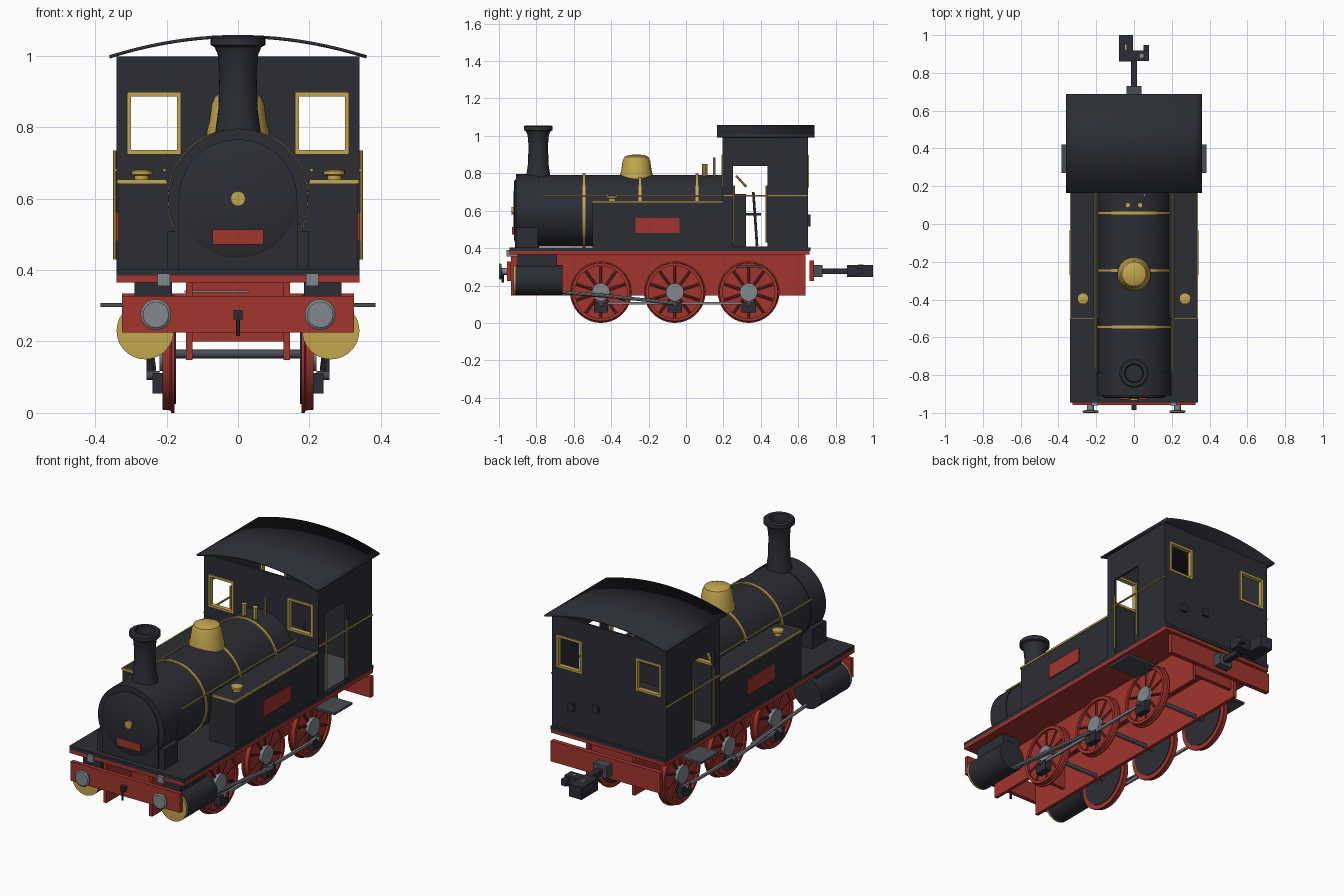
import bpy, bmesh
from math import pi, sin, cos, radians
from mathutils import Vector, Matrix

start_cube = bpy.data.objects.get("Cube")
if start_cube:
    bpy.data.objects.remove(start_cube, do_unlink=True)


def material(name, r, g, b):
    m = bpy.data.materials.new(name)
    m.use_nodes = True
    m.diffuse_color = (r, g, b, 1)
    m.node_tree.nodes["Principled BSDF"].inputs["Base Color"].default_value = (r, g, b, 1)
    return m


black = material("black paint", .025, .027, .036)
red = material("red paint", .36, .035, .026)
dark_red = material("dark red", .17, .02, .016)
gold = material("brass", .54, .38, .075)
steel = material("steel", .22, .25, .27)
iron = material("dark iron", .065, .072, .085)
SIDES = (("right", -1), ("left", 1))


def finish(name, bm, mat, smooth=True):
    bmesh.ops.remove_doubles(bm, verts=bm.verts, dist=1e-5)
    bmesh.ops.recalc_face_normals(bm, faces=bm.faces)
    mesh = bpy.data.meshes.new(name)
    bm.to_mesh(mesh)
    bm.free()
    mesh.materials.append(mat)
    if smooth:
        mesh.shade_smooth()
        mesh.set_sharp_from_angle(angle=radians(32))
    obj = bpy.data.objects.new(name, mesh)
    bpy.context.collection.objects.link(obj)
    return obj


def box(name, mat, xs, ys, zs):
    bm = bmesh.new()
    bmesh.ops.create_cube(bm, size=1)
    for v in bm.verts:
        v.co = [sum(r) / 2 + c * abs(r[1] - r[0]) for r, c in zip((xs, ys, zs), v.co)]
    return finish(name, bm, mat, False)


def lathe(name, mat, axis, loc, profile, sides=40):
    """Revolve (radius, height) pairs around an axis through loc."""
    bm = bmesh.new()
    rings = []
    for r, h in profile:
        ring = []
        for i in range(sides):
            a = 2 * pi * i / sides
            u, w = r * cos(a), r * sin(a)
            p = {"X": (h, u, w), "Y": (u, h, w), "Z": (u, w, h)}[axis]
            ring.append(bm.verts.new(Vector(p) + Vector(loc)))
        rings.append(ring)
    for a, b in zip(rings, rings[1:]):
        for i in range(sides):
            j = (i + 1) % sides
            bm.faces.new((a[i], a[j], b[j], b[i]))
    return finish(name, bm, mat)


def drum(name, mat, axis, loc, radius, low, high, sides=40):
    return lathe(name, mat, axis, loc, [(0, low), (radius, low), (radius, high), (0, high)], sides)


def rod(name, mat, p, q, radius=.005, sides=8):
    p, q = Vector(p), Vector(q)
    bm = bmesh.new()
    turn = (q - p).to_track_quat("Z", "Y").to_matrix().to_4x4()
    bmesh.ops.create_cone(bm, cap_ends=True, segments=sides, radius1=radius, radius2=radius,
                          depth=(q - p).length, matrix=Matrix.Translation((p + q) / 2) @ turn)
    return finish(name, bm, mat)


def wall(name, mat, us, zs, holes, place, thickness=.012):
    """Upright panel on a grid of cuts, leaving out the hole cells."""
    bm = bmesh.new()
    for i in range(len(us) - 1):
        for k in range(len(zs) - 1):
            if (i, k) not in holes:
                corners = ((us[i], zs[k]), (us[i + 1], zs[k]),
                           (us[i + 1], zs[k + 1]), (us[i], zs[k + 1]))
                bm.faces.new([bm.verts.new(place(u, z)) for u, z in corners])
    obj = finish(name, bm, mat, False)
    mod = obj.modifiers.new("thickness", "SOLIDIFY")
    mod.thickness, mod.offset = thickness, 0


# Running plate, frames and beams
box("running_plate", black, (-.34, .34), (-.945, .665), (.385, .403))
box("running_plate_underside", red, (-.34, .34), (-.945, .66), (.365, .385))
box("front_beam", red, (-.325, .325), (-.957, -.935), (.225, .328))
box("rear_beam", red, (-.325, .325), (.66, .685), (.225, .335))
box("rear_stretcher", red, (-.14, .14), (.6, .62), (.2, .365))
box("front_stretcher", red, (-.14, .14), (-.72, -.7), (.2, .365))
box("brake_lever", steel, (-.15, .03), (-.9, -.89), (.337, .343))
for side, s in SIDES:
    box(side + "_frame", red, (s * .127, s * .145), (-.935, .66 - .02), (.148, .366))
    box(side + "_front_bracket", steel, (s * .19, s * .226), (-.96, -.9), (.355, .39))
    box(side + "_cab_step", iron, (s * .14, s * .385), (.27, .42), (.297, .308))
    lathe(side + "_buffer", steel, "Y", (s * .23, 0, .275),
          [(0, -1), (.036, -1), (.043, -.995), (.043, -.988), (.018, -.985), (.018, -.95), (0, -.95)], 24)

# Cylinders
for side, s in SIDES:
    drum(side + "_cylinder", black, "Y", (s * .26, 0, .23), .08, -.912, -.66)
    drum(side + "_cylinder_cover", gold, "Y", (s * .26, 0, .23), .08, -.922, -.912)
    box(side + "_valve_chest", black, (s * .185, s * .29), (-.9, -.69), (.29, .37))

# Wheels and rods
axle_positions = (-.455, -.06, .335)
for n, y in enumerate(axle_positions):
    rod(f"axle_{n}", iron, (-.18, y, .165), (.18, y, .165), .012, 12)
    for side, s in SIDES:
        tag = f"{side}_wheel_{n}"
        hub = (0, y, .165)
        lathe(tag, red, "X", hub, [(0, s * .178), (.165, s * .178), (.165, s * .186), (.158, s * .19),
              (.156, s * .212), (.14, s * .212), (.14, s * .2), (0, s * .2)], 36)
        drum(tag + "_back", black, "X", hub, .14, s * .174, s * .178, 36)
        drum(tag + "_hub", steel, "X", hub, .048, s * .195, s * .22, 20)
        for k in range(10):
            a = 2 * pi * (k + .5) / 10
            tip = Vector((0, cos(a), sin(a)))
            base = Vector((s * .2, y, .165))
            rod(f"{tag}_spoke_{k}", dark_red, base + tip * .045, base + tip * .142, .007, 6)
        box(tag + "_crank", black, (s * .205, s * .24), (y - .038, y + .038), (.055, .112))
        drum(tag + "_pin", iron, "X", (0, y, .105), .013, s * .22, s * .256, 12)
for side, s in SIDES:
    box(side + "_coupling_rod", steel, (s * .226, s * .238), (axle_positions[0], axle_positions[2]), (.098, .112))
    rod(side + "_connecting_rod", steel, (s * .247, -.45, .148), (s * .247, axle_positions[1], .105), .009)
    rod(side + "_piston_rod", steel, (s * .25, -.67, .165), (s * .247, -.44, .147), .009)
    rod(side + "_slide_bar", steel, (s * .24, -.66, .16), (s * .235, -.22, .122), .006)

# Boiler, smokebox and chimney
axis_point = (0, 0, .6)
drum("boiler", black, "Y", axis_point, .192, -.79, .2, 48)
drum("smokebox", black, "Y", axis_point, .196, -.908, -.785, 48)
lathe("smokebox_door", black, "Y", axis_point,
      [(0, -.923), (.155, -.92), (.166, -.915), (.166, -.9), (0, -.9)], 48)
box("saddle", black, (-.198, .198), (-.908, -.79), (.4, .51))
box("saddle_front", black, (-.166, .166), (-.914, -.9), (.4, .6))
box("number_plate", red, (-.072, .072), (-.929, -.92), (.472, .513))
drum("door_handle", gold, "Y", axis_point, .021, -.934, -.92, 12)
lathe("chimney", black, "Z", (0, -.79, 0),
      [(0, .76), (.066, .76), (.062, .8), (.055, .85), (.052, .95), (.057, 1.005), (.066, 1.025),
       (.077, 1.03), (.077, 1.05), (.07, 1.056), (.05, 1.056), (.045, 1.0), (0, 1.0)], 32)
lathe("dome", gold, "Z", (0, -.265, 0),
      [(0, .75), (.089, .75), (.088, .79), (.081, .815), (.074, .865), (.064, .888), (.04, .898), (0, .901)], 32)
for n, y in enumerate((-.545, -.245, .058)):
    drum(f"boiler_band_{n}", gold, "Y", axis_point, .198, y - .008, y + .008, 48)
for side, s in SIDES:
    rod(side + "_boiler_rail", gold, (s * .206, -.77, .68), (s * .206, .2, .68))
    rod(side + "_safety_valve", gold, (s * .033, .1, .77), (s * .033, .1, .85), .014, 10)
rod("whistle", gold, (.055, .152, .77), (.055, .152, .885), .007)

# Side tanks
for side, s in SIDES:
    box(side + "_tank", black, (s * .18, s * .335), (-.5, .2), (.403, .65))
    box(side + "_tank_trim", gold, (s * .333, s * .339), (-.503, .2), (.643, .653))
    box(side + "_tank_front_trim", gold, (s * .2, s * .339), (-.504, -.498), (.643, .653))
    box(side + "_tank_plate", red, (s * .334, s * .342), (-.27, -.035), (.482, .562))
    lathe(side + "_filler_cap", gold, "Z", (s * .27, -.395, 0),
          [(0, .65), (.02, .65), (.02, .665), (.03, .667), (.03, .678), (.012, .682), (0, .682)], 16)

# Cab walls with windows and doorways
across = (-.34, -.305, -.165, .165, .305, .34)
window_levels = (.403, .73, .892, .998)
for end, y in (("front", .202), ("rear", .645)):
    wall(f"cab_{end}_wall", black, across, window_levels, {(1, 1), (3, 1)}, lambda u, z: (u, y, z))
    for side, s in SIDES:
        tag = f"{end}_{side}_window_"
        depth = (y - .012, y + .012)
        for edge in (.165, .305):
            box(f"{tag}upright_{edge}", gold, (s * edge - .006, s * edge + .006), depth, (.726, .896))
        for level in (.73, .892):
            box(f"{tag}bar_{level}", gold, (s * .16, s * .31), depth, (level - .006, level + .006))
for side, s in SIDES:
    wall(f"cab_{side}_wall", black, (.197, .25, .436, .651), (.403, .838, .998), {(1, 0)},
         lambda u, z: (s * .334, u, z))
    rod(side + "_cab_rail", gold, (s * .342, .2, .68), (s * .342, .65, .68))
    for n, y in enumerate((.257, .43)):
        rod(f"{side}_door_rail_{n}", gold, (s * .345, y, .43), (s * .345, y, .735))

# Curved roof
bm = bmesh.new()
previous = None
for i in range(21):
    t = i / 10 - 1
    pair = [bm.verts.new((t * .36, y, 1.054 - .057 * t * t)) for y in (.165, .688)]
    if previous:
        bm.faces.new((previous[0], pair[0], pair[1], previous[1]))
    previous = pair
roof = finish("cab_roof", bm, black)
shell = roof.modifiers.new("thickness", "SOLIDIFY")
shell.thickness, shell.offset = .009, 0

# Cab fittings
box("cab_floor", iron, (-.325, .325), (.21, .64), (.4, .408))
box("backhead", black, (-.17, .17), (.2, .32), (.403, .69))
box("fire_shelf", black, (-.1, .1), (.31, .4), (.575, .588))
rod("reversing_lever", iron, (.14, .38, .41), (.14, .36, .7), .007)
rod("regulator", gold, (-.04, .27, .785), (.05, .32, .73), .006)
for name, x, z in (("rear_lamp_bracket", .22, .535), ("rear_latch", .075, .56)):
    box(name, black, (x - .018, x + .018), (.645, .665), (z - .02, z + .02))

# Couplings
box("front_hook", black, (-.012, .012), (-.985, -.95), (.262, .288))
rod("front_hook_link", black, (0, -.98, .275), (0, -.98, .215), .006)
box("coupler_mount", iron, (-.04, .04), (.68, .73), (.245, .31))
box("coupler_shaft", black, (-.016, .016), (.72, .88), (.262, .29))
box("coupler_head", black, (-.08, -.005), (.86, 1), (.245, .31))
box("coupler_jaw", black, (-.01, .08), (.862, .918), (.25, .305))
box("coupler_pin", black, (.05, .08), (.91, .947), (.262, .295))
box("coupler_mark", gold, (-.047, -.04), (.92, .95), (.305, .313))
drum("coupler_bolt", steel, "Z", (.04, .89, 0), .012, .3, .309, 8)
